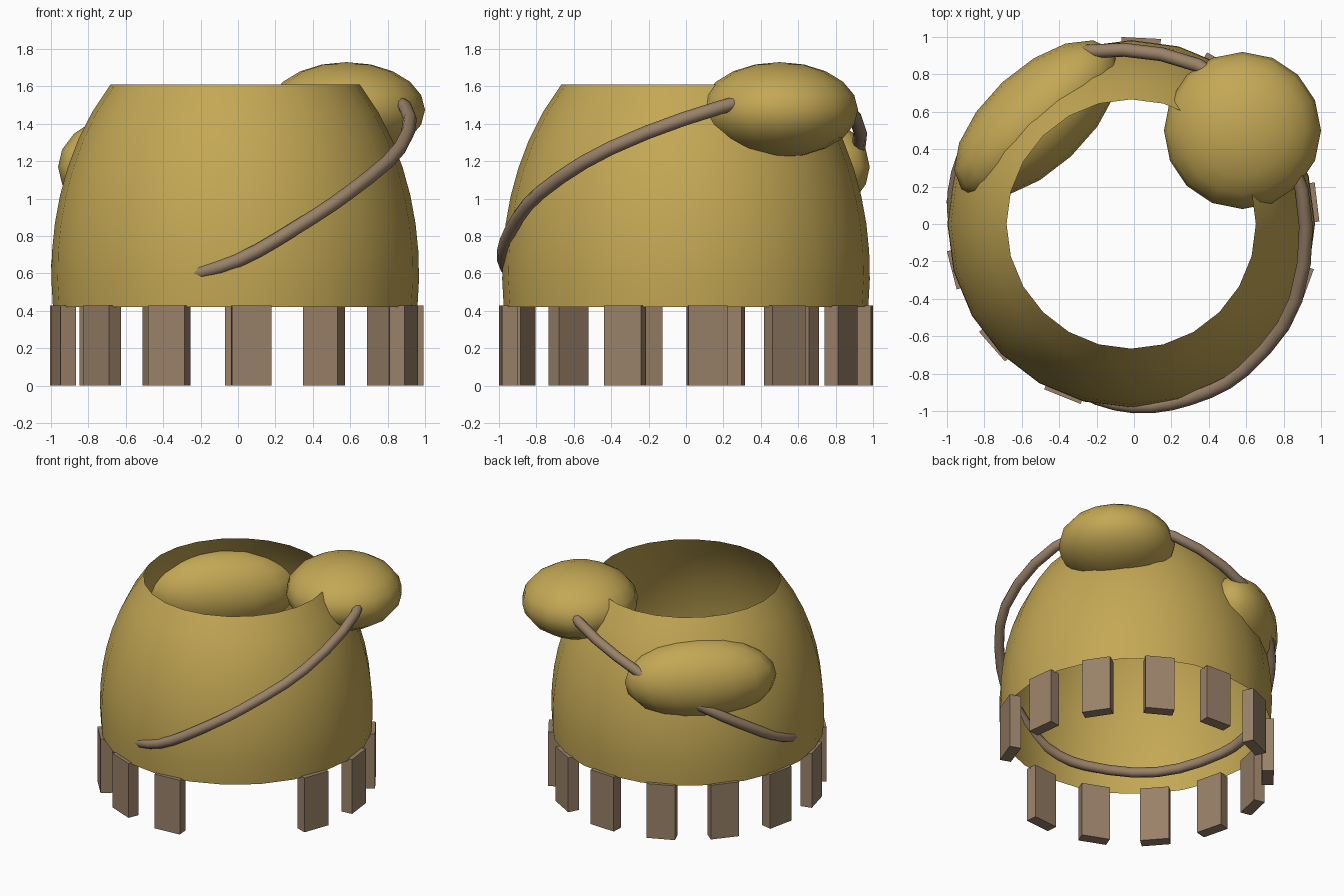
import bpy, bmesh
from math import sin, cos, radians, sqrt
from mathutils import Vector, Matrix

cube = bpy.data.objects.get("Cube")
if cube:
    bpy.data.objects.remove(cube)


def material(name, color):
    m = bpy.data.materials.new(name)
    m.use_nodes = True
    m.diffuse_color = color
    m.node_tree.nodes["Principled BSDF"].inputs["Base Color"].default_value = color
    return m


gold = material("muted gold", (0.55, 0.39, 0.09, 1))
wood = material("wood brown", (0.32, 0.22, 0.14, 1))


def add_mesh(name, bm, mat, smooth=True):
    mesh = bpy.data.meshes.new(name)
    bmesh.ops.recalc_face_normals(bm, faces=bm.faces)
    for f in bm.faces:
        f.smooth = smooth
    bm.to_mesh(mesh)
    bm.free()
    mesh.materials.append(mat)
    ob = bpy.data.objects.new(name, mesh)
    bpy.context.collection.objects.link(ob)
    return ob


# Open dome: slice of a tall ellipsoid, open at top and bottom
SEGMENTS, RINGS = 24, 9
CENTER_X = -0.015
bm = bmesh.new()
rings = []
for i in range(RINGS):
    z = 0.42 + (1.61 - 0.42) * i / (RINGS - 1)
    r = 0.983 * sqrt(1 - ((z - 0.6) / 1.374) ** 2)
    rings.append([bm.verts.new((CENTER_X + r * cos(radians(360 * k / SEGMENTS)),
                                r * sin(radians(360 * k / SEGMENTS)), z))
                  for k in range(SEGMENTS)])
for low, high in zip(rings, rings[1:]):
    for k in range(SEGMENTS):
        n = (k + 1) % SEGMENTS
        bm.faces.new((low[k], low[n], high[n], high[k]))
add_mesh("dome_shell", bm, gold)


# Flattened round lumps set into the wall
def lump(name, center, radii, turn):
    bm = bmesh.new()
    bmesh.ops.create_uvsphere(bm, u_segments=16, v_segments=10, radius=1)
    m = (Matrix.Translation(center) @ Matrix.Rotation(radians(turn), 4, "Z")
         @ Matrix.Diagonal((*radii, 1)))
    bmesh.ops.transform(bm, matrix=m, verts=bm.verts)
    add_mesh(name, bm, gold)


lump("large_lump", (0.58, 0.5, 1.475), (0.42, 0.42, 0.255), 0)
lump("wall_lump", (-0.52, 0.56, 1.17), (0.27, 0.55, 0.3), 133)

# Legs around the rim, with a wide opening at the front left
for i in range(12):
    angle = -20 + 26.8 * i
    bm = bmesh.new()
    bmesh.ops.create_cube(bm, size=1)
    m = (Matrix.Translation((-0.01, 0, 0)) @ Matrix.Rotation(radians(angle), 4, "Z")
         @ Matrix.Translation((0.953, 0, 0.215)) @ Matrix.Diagonal((0.085, 0.21, 0.43, 1)))
    bmesh.ops.transform(bm, matrix=m, verts=bm.verts)
    add_mesh("leg_%d" % (i + 1), bm, wood, smooth=False)

# Tilted hoop: highest inside the large lump, dipping inside the wall opposite
AXIS = 40
half = [(0, 0.86, 1.55), (28, 0.915, 1.49), (65, 0.955, 1.27), (93, 0.98, 1.03),
        (112, 0.98, 0.84), (130, 0.975, 0.67), (148, 0.935, 0.59), (180, 0.925, 0.56)]
path = half + [(360 - a, r, z) for a, r, z in half[-2:0:-1]]
curve = bpy.data.curves.new("hoop", "CURVE")
curve.dimensions = "3D"
curve.bevel_depth = 0.037
curve.bevel_resolution = 2
curve.resolution_u = 3
spline = curve.splines.new("BEZIER")
spline.bezier_points.add(len(path) - 1)
spline.use_cyclic_u = True
points = [Vector((r * cos(radians(AXIS + a)), r * sin(radians(AXIS + a)), z)) for a, r, z in path]
for i, p in enumerate(spline.bezier_points):
    tangent = (points[(i + 1) % len(points)] - points[i - 1]).normalized()
    p.handle_left_type = p.handle_right_type = "FREE"
    p.co = points[i]
    p.handle_left = points[i] - tangent * (points[i] - points[i - 1]).length / 3
    p.handle_right = points[i] + tangent * (points[(i + 1) % len(points)] - points[i]).length / 3
spline.use_smooth = True
curve.materials.append(wood)
bpy.context.collection.objects.link(bpy.data.objects.new("hoop", curve))
